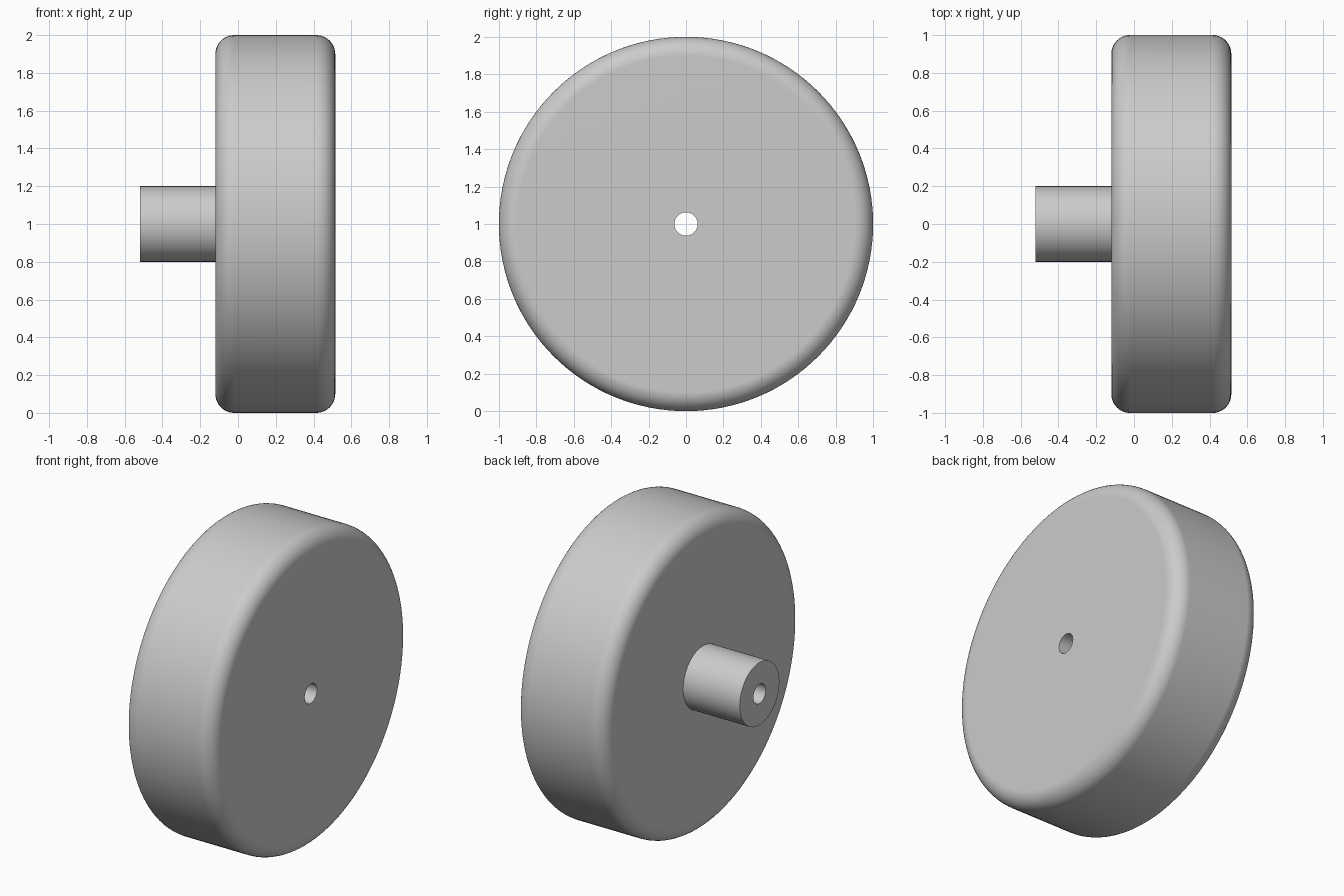
import bpy
import bmesh
from math import sin, cos, pi, radians
from mathutils import Matrix, Vector

cube = bpy.data.objects.get("Cube")
if cube:
    bpy.data.objects.remove(cube, do_unlink=True)

SEGMENTS = 128
HOLE_R, HUB_R, WHEEL_R, FILLET = 0.062, 0.2, 1.0, 0.1
HUB_X, BACK_X, FACE_X = -0.52, -0.12, 0.515

grey = bpy.data.materials.new("light_grey")
grey.use_nodes = True
colour = (0.6, 0.6, 0.6, 1)
grey.diffuse_color = colour
grey.node_tree.nodes["Principled BSDF"].inputs["Base Color"].default_value = colour


def rounded(x, r, start, steps=10):
    """Quarter-circle corner around (x, r), turning clockwise from start."""
    angles = [start - pi / 2 * i / steps for i in range(steps + 1)]
    return [(x + FILLET * cos(a), r + FILLET * sin(a)) for a in angles]


def lathe(name, profile):
    """Revolve a closed (x, radius) profile around the axle line."""
    bm = bmesh.new()
    verts = [bm.verts.new((x, 0, r)) for x, r in profile]
    edges = [bm.edges.new((v, verts[i - 1])) for i, v in enumerate(verts)]
    bmesh.ops.spin(bm, geom=verts + edges, cent=(0, 0, 0), axis=(1, 0, 0),
                   angle=2 * pi, steps=SEGMENTS, use_merge=True)
    bmesh.ops.remove_doubles(bm, verts=bm.verts, dist=0.0001)
    bmesh.ops.recalc_face_normals(bm, faces=bm.faces)
    bmesh.ops.transform(bm, matrix=Matrix.Translation(Vector((0, 0, WHEEL_R))), verts=bm.verts)
    mesh = bpy.data.meshes.new(name)
    bm.to_mesh(mesh)
    bm.free()
    mesh.materials.append(grey)
    obj = bpy.data.objects.new(name, mesh)
    bpy.context.collection.objects.link(obj)
    bpy.ops.object.select_all(action="DESELECT")
    obj.select_set(True)
    bpy.context.view_layer.objects.active = obj
    bpy.ops.object.shade_smooth_by_angle(angle=radians(30))
    # Keep the broad faces flat beside the soft rim
    weighted = obj.modifiers.new("flat_faces", "WEIGHTED_NORMAL")
    weighted.keep_sharp = True
    return obj


# Wheel with rounded rim, stub hub and a bore through both
profile = [(HUB_X, HOLE_R), (HUB_X, HUB_R), (BACK_X, HUB_R)]
profile += rounded(BACK_X + FILLET, WHEEL_R - FILLET, pi)
profile += rounded(FACE_X - FILLET, WHEEL_R - FILLET, pi / 2)
profile += [(FACE_X, HOLE_R)]
lathe("wheel_with_hub", profile)
